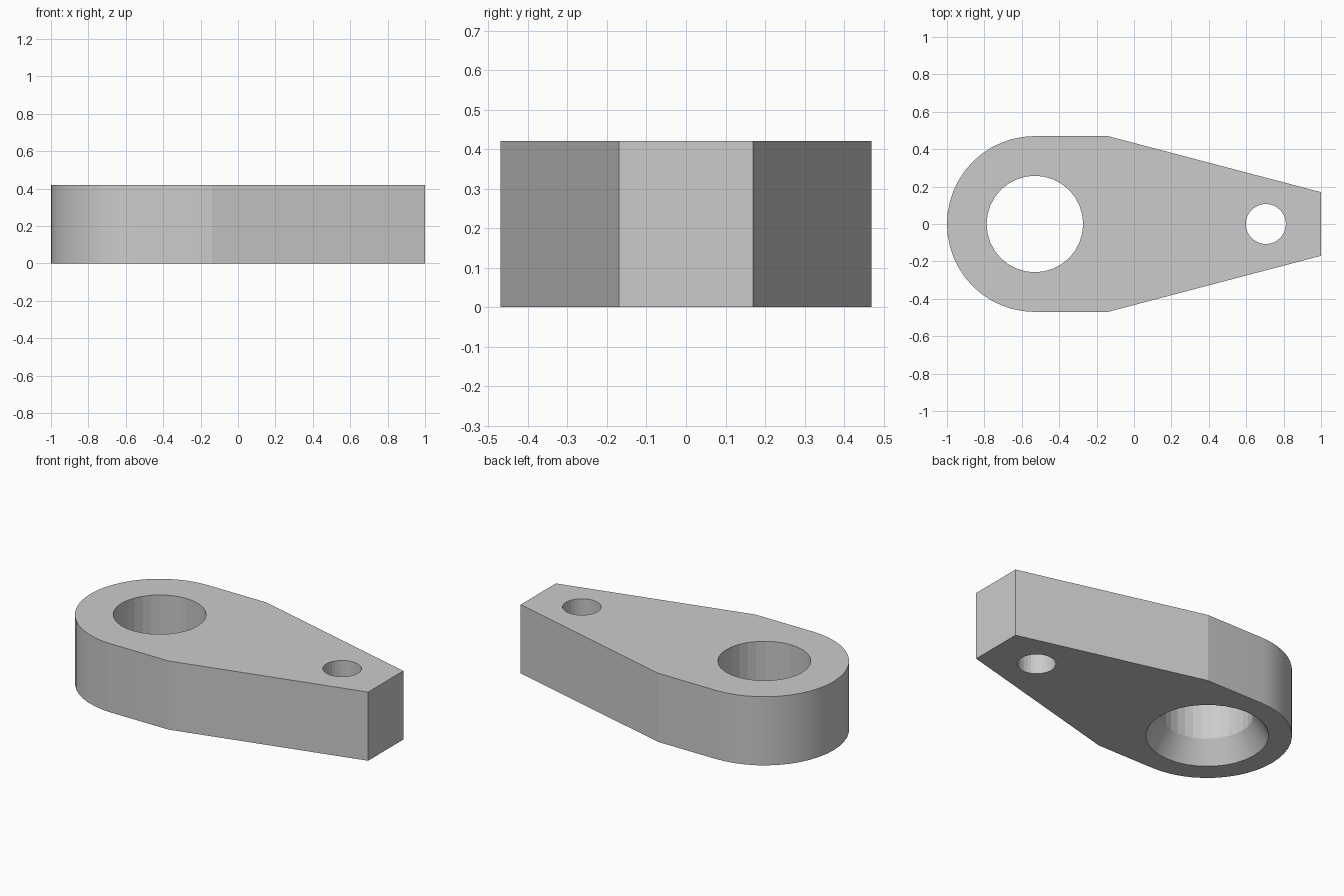
import bpy, bmesh, math
from mathutils import Vector

cube = bpy.data.objects.get("Cube")
if cube:
    bpy.data.objects.remove(cube)

HEIGHT = 0.42
BIG_X, BIG_R = -0.53, 0.47
BORE_R, SINK_R, SINK_DEPTH = 0.258, 0.341, 0.13
PIN_X, PIN_R = 0.705, 0.107

grey = bpy.data.materials.new("plain_grey")
grey.use_nodes = True
colour = (0.6, 0.6, 0.6, 1)
grey.diffuse_color = colour
grey.node_tree.nodes["Principled BSDF"].inputs["Base Color"].default_value = colour


def make_object(name, bm):
    bmesh.ops.recalc_face_normals(bm, faces=bm.faces)
    mesh = bpy.data.meshes.new(name)
    bm.to_mesh(mesh)
    bm.free()
    mesh.materials.append(grey)
    obj = bpy.data.objects.new(name, mesh)
    bpy.context.collection.objects.link(obj)
    return obj


def ring_solid(name, x, rings, sides):
    """Closed round solid through (radius, z) rings."""
    bm = bmesh.new()
    loops = []
    for r, z in rings:
        angles = [math.tau * i / sides for i in range(sides)]
        loops.append([bm.verts.new((x + r * math.cos(a), r * math.sin(a), z)) for a in angles])
    for low, high in zip(loops, loops[1:]):
        for i in range(sides):
            j = (i + 1) % sides
            bm.faces.new((low[i], low[j], high[j], high[i]))
    bm.faces.new(loops[0])
    bm.faces.new(loops[-1])
    return make_object(name, bm)


# Tapered body: round at one end, narrowing to a flat nose
outline = [(1, -0.17), (1, 0.17), (-0.14, BIG_R)]
steps = 24
for i in range(steps + 1):
    a = math.pi * (0.5 + i / steps)
    outline.append((BIG_X + BIG_R * math.cos(a), BIG_R * math.sin(a)))
outline.append((-0.14, -BIG_R))
bm = bmesh.new()
base = bm.faces.new([bm.verts.new((x, y, 0)) for x, y in outline])
top = bmesh.ops.extrude_face_region(bm, geom=[base])
verts = [g for g in top["geom"] if isinstance(g, bmesh.types.BMVert)]
bmesh.ops.translate(bm, verts=verts, vec=Vector((0, 0, HEIGHT)))
body = make_object("lever_body", bm)

# Large bore, countersunk from below, and small pin hole
over = 0.05
flare = SINK_R + over * (SINK_R - BORE_R) / SINK_DEPTH
bore = ring_solid("bore_cutter", BIG_X,
                  [(flare, -over), (BORE_R, SINK_DEPTH), (BORE_R, HEIGHT + over)], 32)
pin = ring_solid("pin_cutter", PIN_X, [(PIN_R, -over), (PIN_R, HEIGHT + over)], 32)

bpy.ops.object.select_all(action="DESELECT")
body.select_set(True)
bpy.context.view_layer.objects.active = body
for cutter in (bore, pin):
    mod = body.modifiers.new(cutter.name, "BOOLEAN")
    mod.operation = "DIFFERENCE"
    mod.solver = "EXACT"
    mod.object = cutter
    bpy.ops.object.modifier_apply(modifier=mod.name)
    bpy.data.objects.remove(cutter)
bpy.ops.object.shade_smooth_by_angle(angle=math.radians(10))
